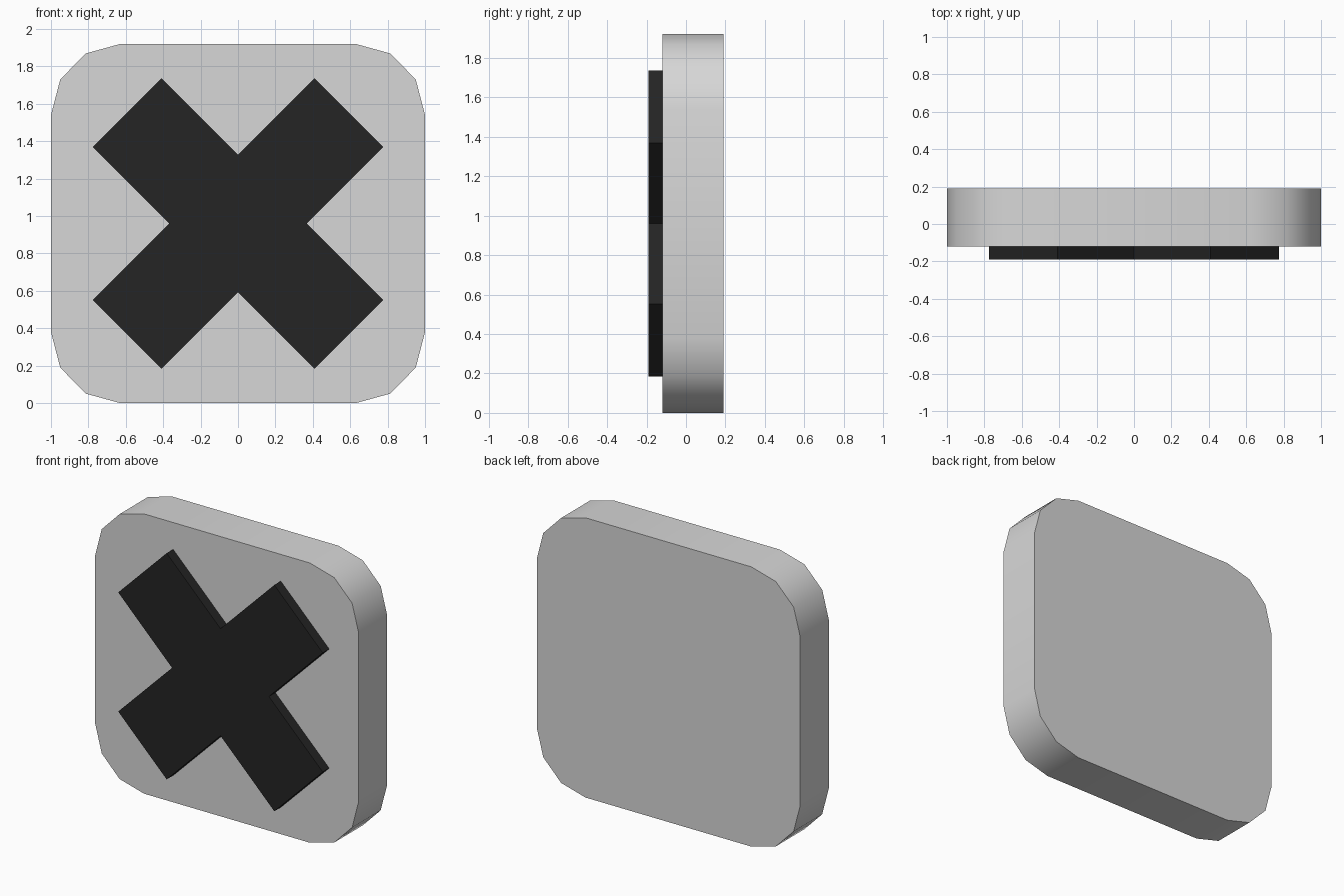
import bpy, bmesh, math

if "Cube" in bpy.data.objects:
    bpy.data.objects.remove(bpy.data.objects["Cube"])

CZ = 0.96  # height of the centre


def material(name, rgb):
    m = bpy.data.materials.new(name)
    m.diffuse_color = (*rgb, 1.0)
    m.use_nodes = True
    m.node_tree.nodes["Principled BSDF"].inputs["Base Color"].default_value = m.diffuse_color
    return m


def extrude_profile(name, points, y0, y1, mat):
    """Extrude an (x, z) outline from y0 (front) to y1 (back)."""
    bm = bmesh.new()
    face = bm.faces.new([bm.verts.new((x, y0, z)) for x, z in points])
    out = bmesh.ops.extrude_face_region(bm, geom=[face])
    moved = [g for g in out["geom"] if isinstance(g, bmesh.types.BMVert)]
    bmesh.ops.translate(bm, verts=moved, vec=(0, y1 - y0, 0))
    bmesh.ops.recalc_face_normals(bm, faces=bm.faces)
    me = bpy.data.meshes.new(name)
    bm.to_mesh(me)
    bm.free()
    me.materials.append(mat)
    ob = bpy.data.objects.new(name, me)
    bpy.context.collection.objects.link(ob)
    return ob


# Rounded tile: three segments per corner
RX, RZ = 0.37, 0.38
tile_outline = []
for corner, (sx, sz) in enumerate([(1, 1), (-1, 1), (-1, -1), (1, -1)]):
    for step in range(4):
        a = math.radians(90 * corner + 30 * step)
        tile_outline.append((sx * (1 - RX) + RX * math.cos(a),
                             CZ + sz * (CZ - RZ) + RZ * math.sin(a)))
tile = extrude_profile("tile", tile_outline, -0.12, 0.19,
                       material("light grey", (0.68, 0.68, 0.68)))

# Smooth rounded rim, sharp front and back edges
bpy.context.view_layer.objects.active = tile
tile.select_set(True)
bpy.ops.object.shade_smooth_by_angle(angle=math.radians(40))

# Raised diagonal cross: one arm outline repeated four times
W, L = 0.26, 0.838  # half width and reach of an arm
cross_outline = []
for arm in range(4):
    a = math.radians(45 + 90 * arm)
    for u, v in [(L, -W), (L, W), (W, W)]:
        cross_outline.append((u * math.cos(a) - v * math.sin(a),
                              CZ + u * math.sin(a) + v * math.cos(a)))
extrude_profile("cross", cross_outline, -0.19, -0.12,
                material("near black", (0.018, 0.018, 0.018)))
